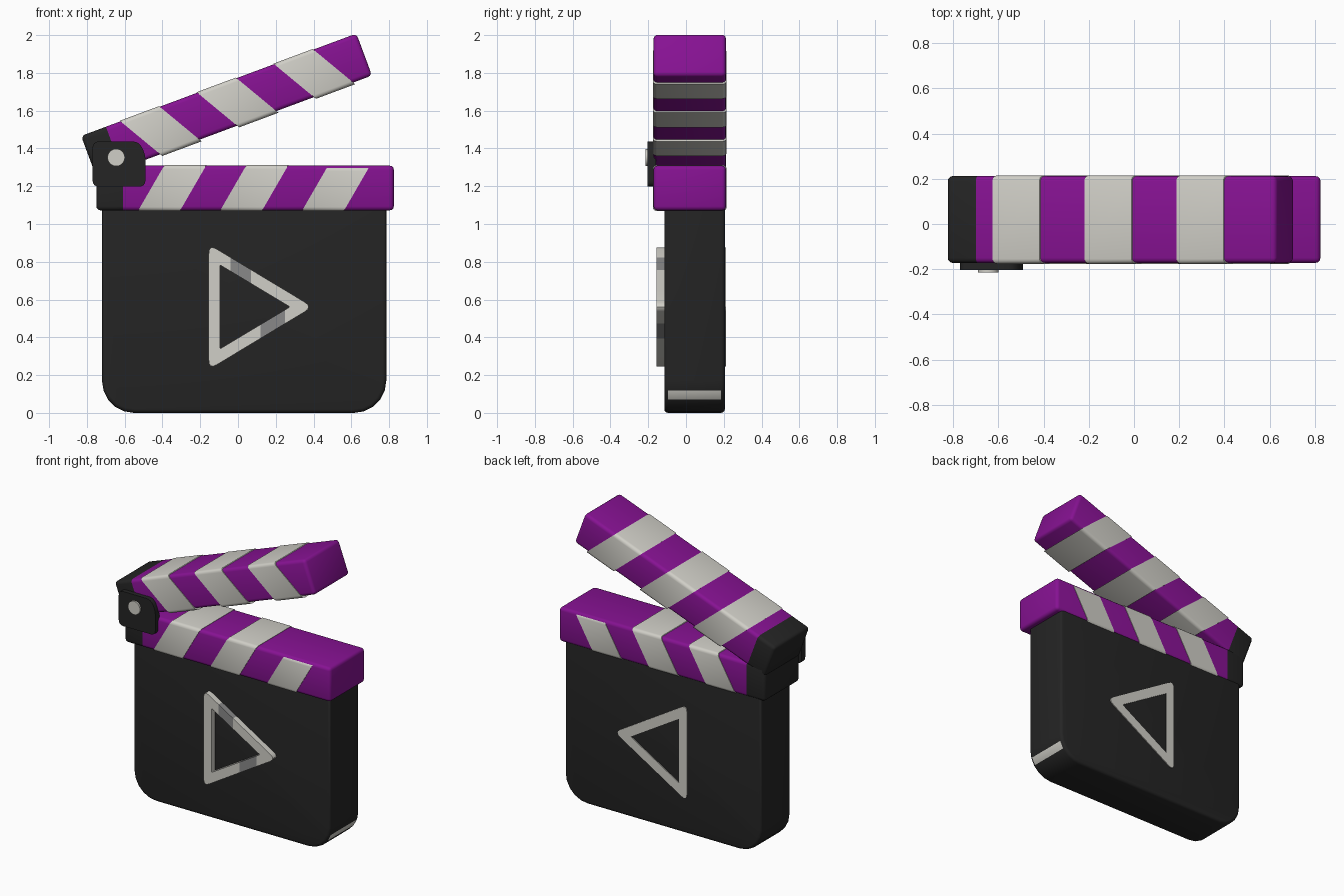
import bpy, bmesh, math
from mathutils import Vector, Matrix

if "Cube" in bpy.data.objects:
    bpy.data.objects.remove(bpy.data.objects["Cube"])


def material(name, rgb):
    m = bpy.data.materials.new(name)
    m.use_nodes = True
    m.diffuse_color = (*rgb, 1)
    bsdf = m.node_tree.nodes["Principled BSDF"]
    bsdf.inputs["Base Color"].default_value = (*rgb, 1)
    bsdf.inputs["Roughness"].default_value = 0.6
    return m


PURPLE = material("purple", (0.24, 0.006, 0.29))
WHITE = material("warm white", (0.63, 0.62, 0.57))
BLACK = material("black", (0.018, 0.018, 0.018))
GREY = material("grey", (0.25, 0.25, 0.25))


def finish(bm, name, mats, loc=(0, 0, 0), tilt=0):
    bmesh.ops.recalc_face_normals(bm, faces=bm.faces)
    mesh = bpy.data.meshes.new(name)
    bm.to_mesh(mesh)
    bm.free()
    for m in mats:
        mesh.materials.append(m)
    ob = bpy.data.objects.new(name, mesh)
    bpy.context.collection.objects.link(ob)
    ob.location = loc
    ob.rotation_euler.y = -tilt
    bpy.ops.object.select_all(action='DESELECT')
    ob.select_set(True)
    bpy.context.view_layer.objects.active = ob
    bpy.ops.object.shade_smooth_by_angle(angle=math.radians(35))
    return ob


def box(lo, hi):
    bm = bmesh.new()
    bmesh.ops.create_cube(bm, size=1)
    lo, hi = Vector(lo), Vector(hi)
    for v in bm.verts:
        v.co = [(a + b) / 2 + c * (b - a) for a, b, c in zip(lo, hi, v.co)]
    return bm


def bevel(bm, edges, width, segments):
    bmesh.ops.bevel(bm, geom=list(edges), offset=width, segments=segments,
                    profile=0.5, affect='EDGES')


def along(edge, axis):
    d = edge.verts[1].co - edge.verts[0].co
    return abs(d[axis]) > 0.9 * d.length


def cut(bm, x):
    bmesh.ops.bisect_plane(bm, geom=bm.verts[:] + bm.edges[:] + bm.faces[:],
                           plane_co=(x, 0, 0), plane_no=(1, 0, 0))


def rounded(points, d, n=5):
    """Round each corner of an outline with a small curve."""
    out = []
    for i, p in enumerate(points):
        p = Vector(p)
        a = p + (Vector(points[i - 1]) - p).normalized() * d
        b = p + (Vector(points[(i + 1) % len(points)]) - p).normalized() * d
        for k in range(n):
            t = k / (n - 1)
            out.append(a * (1 - t) ** 2 + p * 2 * t * (1 - t) + b * t * t)
    return out


def ring(bm, outline, y):
    return [bm.verts.new((p.x, y, p.y)) for p in outline]


def bridge(bm, a, b):
    for i in range(len(a)):
        j = (i + 1) % len(a)
        bm.faces.new((a[i], a[j], b[j], b[i]))


# Slate body with large lower corners and soft rims
FRONT, BACK = -0.115, 0.206
bm = box((-0.72, FRONT, 0), (0.785, BACK, 1.12))
bevel(bm, [e for e in bm.edges if along(e, 1) and e.verts[0].co.z < 0.1], 0.17, 5)
rim = [e for e in bm.edges if not along(e, 1)]
bevel(bm, rim, 0.02, 3)
for f in bm.faces:
    c = f.calc_center_median()
    f.normal_update()
    # pale strip on one lower corner
    f.material_index = int(c.x > 0.6 and 0.08 < c.z < 0.105 and abs(f.normal.y) < 0.1)
finish(bm, "slate_body", [BLACK, WHITE])

# Striped sticks: a bar with a black hinge end and slanted raised stripes
Y0, Y1, HIGH, SLANT = -0.172, 0.212, 0.237, 0.137


def stick(name, length, loc, tilt, lean, tops, under):
    bm = box((0, Y0, 0), (length, Y1, HIGH))
    bevel(bm, bm.edges[:], 0.022, 3)
    cut(bm, 0.14)
    for f in bm.faces:
        f.material_index = int(f.calc_center_median().x < 0.14)
    finish(bm, name, [PURPLE, BLACK], loc, tilt)
    for i, top in enumerate(tops):
        start = 0.222 + 0.434 * i
        bm = box((start, Y0 - 0.004, -under), (start + 0.222, Y1 + 0.003, HIGH + top))
        for v in bm.verts:
            h = v.co.z / HIGH
            v.co.x += SLANT * (h if lean > 0 else 1 - h)
        bevel(bm, [e for e in bm.edges if along(e, 1) is False
                   and abs(e.verts[0].co.z - e.verts[1].co.z) < 1e-4], 0.022, 3)
        finish(bm, f"{name}_stripe_{i + 1}", [WHITE], loc, tilt)


stick("lower_stick", 1.575, (-0.75, 0, 1.072), 0, 1, (0.004, 0.004, -0.006), 0.004)
stick("upper_stick", 1.555, (-0.748, 0, 1.244), math.radians(20.4), -1,
      (0.004, 0.004, 0.004), 0.012)

# Hinge plate and rivet
plate = rounded([(-0.77, 1.437), (-0.525, 1.437), (-0.49, 1.37),
                 (-0.49, 1.198), (-0.77, 1.198)], 0.035)
bm = bmesh.new()
a, b = ring(bm, plate, -0.203), ring(bm, plate, -0.16)
bridge(bm, a, b)
bm.faces.new(a)
bm.faces.new(b)
finish(bm, "hinge_plate", [BLACK])

bm = bmesh.new()
bmesh.ops.create_cone(bm, cap_ends=True, segments=24, radius1=0.046, radius2=0.046,
                      depth=0.03, matrix=Matrix.Rotation(math.pi / 2, 4, 'X'))
finish(bm, "hinge_rivet", [WHITE], (-0.645, -0.2, 1.352))

# Triangle frames on both sides of the body
outer = rounded([(-0.155, 0.893), (0.396, 0.561), (-0.155, 0.229)], 0.05)
inner = rounded([(-0.095, 0.783), (0.275, 0.561), (-0.095, 0.339)], 0.008)


def triangle(name, y0, y1, patches):
    bm = bmesh.new()
    rings = [ring(bm, outer, y0), ring(bm, outer, y1),
             ring(bm, inner, y1), ring(bm, inner, y0)]
    for i in range(4):
        bridge(bm, rings[i - 1], rings[i])
    for low, high, upper in patches:
        cut(bm, low)
        cut(bm, high)
    for f in bm.faces:
        c = f.calc_center_median()
        f.material_index = int(any(low < c.x < high and (c.z > 0.561) == upper
                                   for low, high, upper in patches))
    finish(bm, name, [WHITE, GREY])


triangle("front_triangle", -0.155, FRONT + 0.01,
         [(-0.04, 0.07, True), (0.12, 0.25, False)])
triangle("back_triangle", BACK - 0.01, BACK + 0.006, [])
